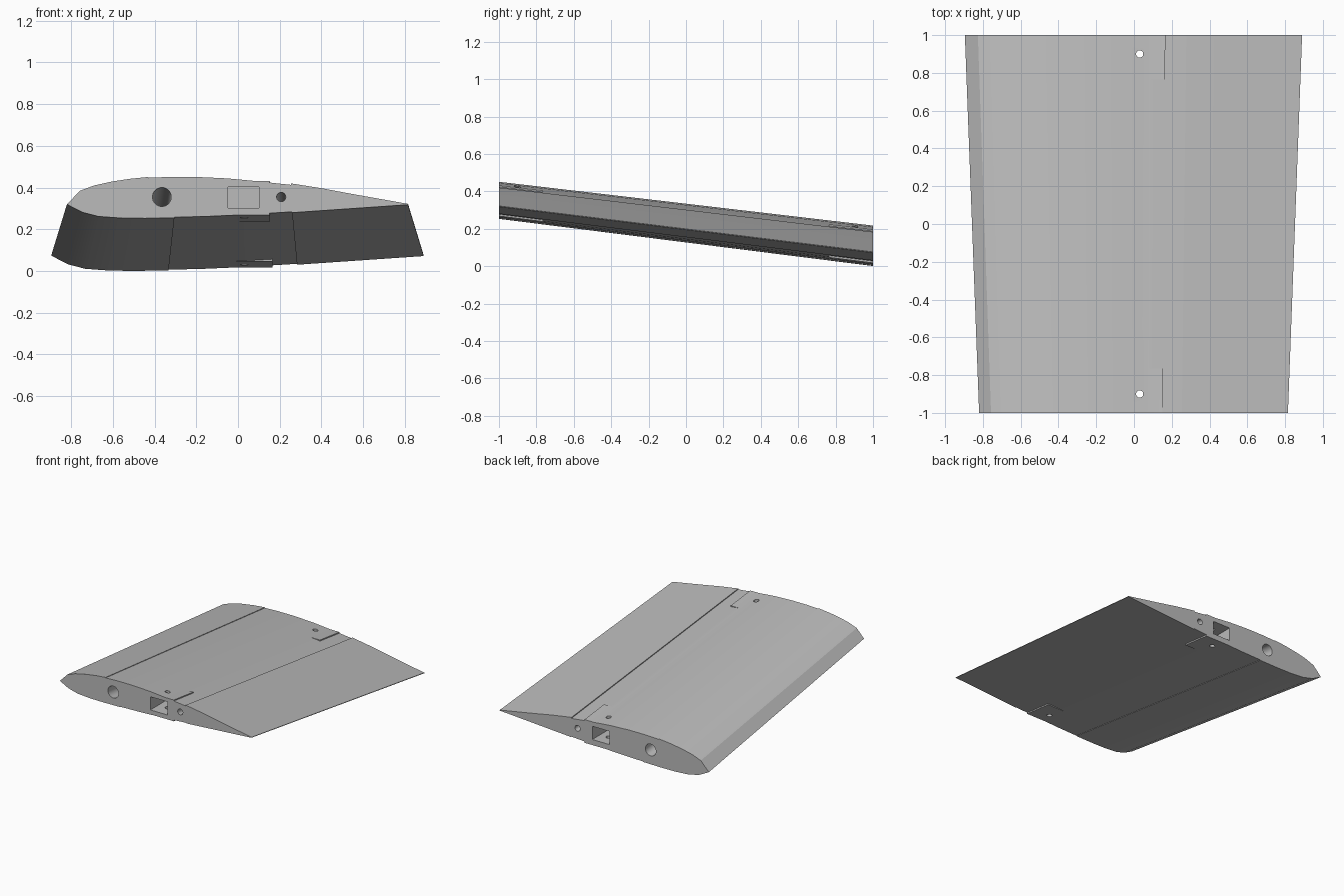
import bpy, bmesh
from math import radians
from mathutils import Vector

default_cube = bpy.data.objects.get("Cube")
if default_cube:
    bpy.data.objects.remove(default_cube)

# Single matte grey for the whole section
grey = bpy.data.materials.new("light grey")
grey.use_nodes = True
colour = (0.5, 0.5, 0.5, 1)
grey.diffuse_color = colour
grey.node_tree.nodes["Principled BSDF"].inputs["Base Color"].default_value = colour


def station(u, w, y):
    """Place a section point on the tapered, sloping span."""
    t = (y + 1) / 2
    scale = 1 + 0.092 * t
    return Vector((u * scale, y, 0.32 - 0.246 * t + w * scale))


def finish(bm, name):
    bmesh.ops.recalc_face_normals(bm, faces=bm.faces)
    mesh = bpy.data.meshes.new(name)
    bm.to_mesh(mesh)
    bm.free()
    mesh.materials.append(grey)
    obj = bpy.data.objects.new(name, mesh)
    bpy.context.collection.objects.link(obj)
    return obj


def loft(name, section, y_front, y_back):
    """Join one section outline between two span stations."""
    bm = bmesh.new()
    front, back = [[bm.verts.new(station(u, w, y)) for u, w in section]
                   for y in (y_front, y_back)]
    bm.faces.new(front)
    bm.faces.new(back[::-1])
    for i in range(len(section)):
        j = (i + 1) % len(section)
        bm.faces.new((front[j], front[i], back[i], back[j]))
    return finish(bm, name)


def rod(name, start, end, radius):
    """Cylinder between two points."""
    axis = end - start
    bm = bmesh.new()
    bmesh.ops.create_cone(bm, cap_ends=True, segments=32, radius1=radius,
                          radius2=radius, depth=axis.length)
    bmesh.ops.rotate(bm, verts=bm.verts, cent=(0, 0, 0),
                     matrix=axis.to_track_quat("Z", "Y").to_matrix())
    bmesh.ops.translate(bm, verts=bm.verts, vec=(start + end) / 2)
    return finish(bm, name)


def box(name, low, high):
    bm = bmesh.new()
    bmesh.ops.create_cube(bm, size=1)
    bmesh.ops.scale(bm, verts=bm.verts, vec=high - low)
    bmesh.ops.translate(bm, verts=bm.verts, vec=(low + high) / 2)
    return finish(bm, name)


def combine(target, tool, operation):
    """Apply a boolean and discard the helper."""
    tool.hide_render = True
    mod = target.modifiers.new(operation.lower(), "BOOLEAN")
    mod.operation, mod.solver, mod.object = operation, "EXACT", tool
    bpy.context.view_layer.objects.active = target
    bpy.ops.object.modifier_apply(modifier=mod.name)
    bpy.data.objects.remove(tool)


# Airfoil outline: the centre skin sits slightly below nose and tail skins
upper = [(-.82, 0), (-.757, .065), (-.69, .09), (-.61, .108), (-.52, .122),
         (-.43, .131), (-.43, .127), (-.33, .131), (-.2, .131), (-.05, .124),
         (.1, .11), (.254, .093), (.254, .1), (.4, .077), (.55, .049),
         (.815, .002)]
lower = [(.815, -.002), (.259, -.04), (.259, -.036), (.033, -.05),
         (-.15, -.058), (-.305, -.062), (-.305, -.065), (-.445, -.067),
         (-.56, -.066), (-.67, -.058), (-.747, -.038)]
wing = loft("wing_section", upper + lower, -1, 1)

# Joiner blocks at both ends, standing just proud of the skins
block = [(-.08, .112), (.152, .112), (.152, -.052), (-.08, -.052)]
for side in (-1, 1):
    near, far = sorted((side, side * 0.765))
    combine(wing, loft("joiner_block", block, near, far), "UNION")

# Spar tube and rear pin holes running the full span
for name, u, radius in (("spar_hole", -.365, .045), ("pin_hole", .207, .022)):
    hole = rod(name, station(u, .035, -1.1), station(u, .035, 1.1), radius)
    combine(wing, hole, "DIFFERENCE")

# Square joiner pockets and vertical screw holes
for side, floor in ((-1, .302), (1, .06)):
    near, far = sorted((side * 0.8, side * 1.1))
    pocket = box("pocket", Vector((-.048, near, floor)),
                 Vector((.1, far, floor + .102)))
    combine(wing, pocket, "DIFFERENCE")
    screw = rod("screw_hole", Vector((.03, side * 0.9, -.2)),
                Vector((.03, side * 0.9, .7)), .019)
    combine(wing, screw, "DIFFERENCE")

# Smooth skin with crisp panel steps and edges
bpy.ops.object.select_all(action="DESELECT")
wing.select_set(True)
bpy.context.view_layer.objects.active = wing
bpy.ops.object.shade_smooth_by_angle(angle=radians(20))
